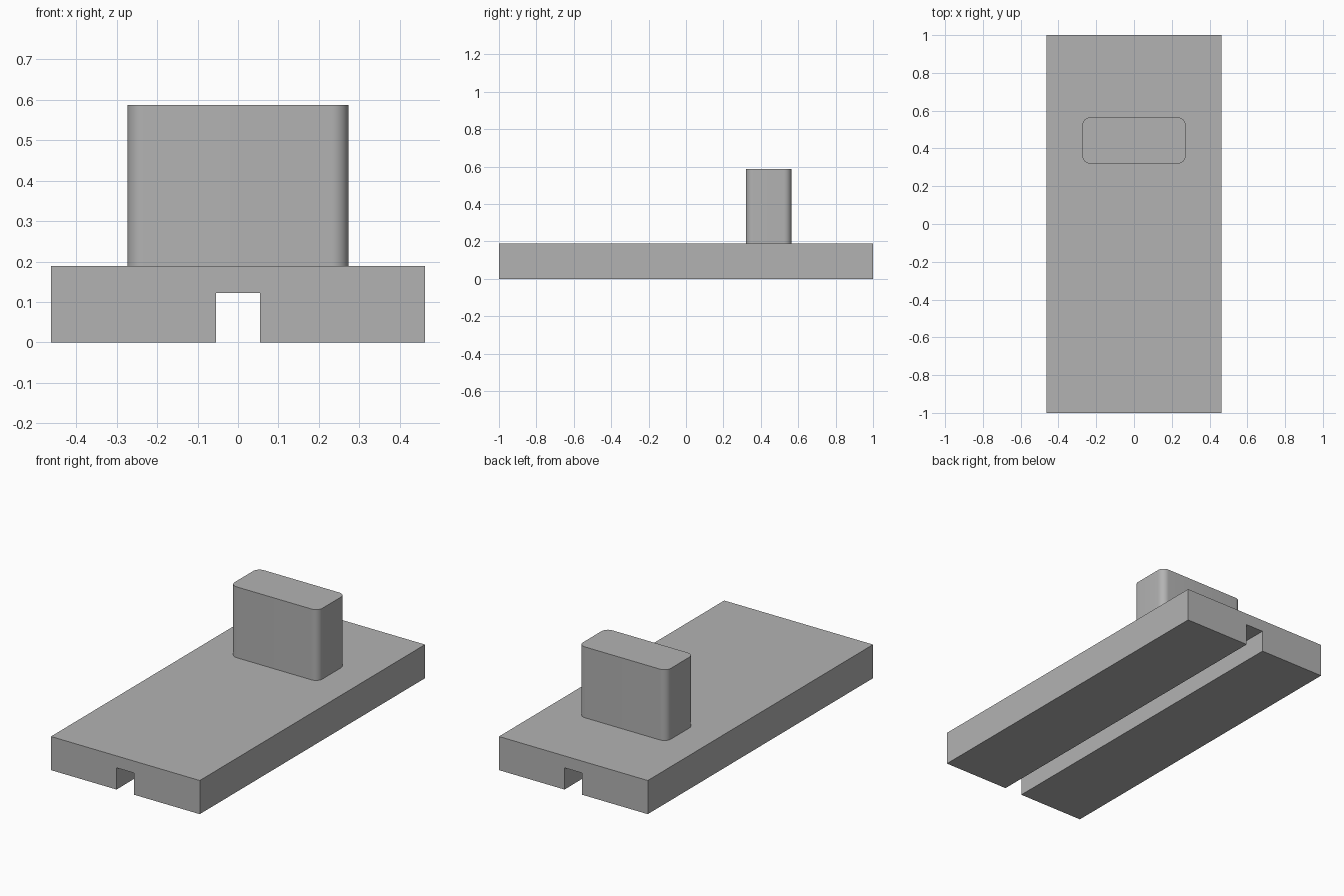
import bpy, bmesh, math

cube = bpy.data.objects.get("Cube")
if cube:
    bpy.data.objects.remove(cube, do_unlink=True)

grey = bpy.data.materials.new("plain grey")
grey.use_nodes = True
colour = (0.45, 0.45, 0.45, 1)
grey.diffuse_color = colour
grey.node_tree.nodes["Principled BSDF"].inputs["Base Color"].default_value = colour


def extrude_profile(name, points, direction):
    """Fill a closed outline and extrude it into a solid."""
    bm = bmesh.new()
    face = bm.faces.new([bm.verts.new(p) for p in points])
    result = bmesh.ops.extrude_face_region(bm, geom=[face], use_keep_orig=True)
    moved = [v for v in result["geom"] if isinstance(v, bmesh.types.BMVert)]
    bmesh.ops.translate(bm, verts=moved, vec=direction)
    bmesh.ops.recalc_face_normals(bm, faces=bm.faces)
    mesh = bpy.data.meshes.new(name)
    bm.to_mesh(mesh)
    bm.free()
    mesh.materials.append(grey)
    obj = bpy.data.objects.new(name, mesh)
    bpy.context.collection.objects.link(obj)
    return obj


# Base plate with a groove running along its underside
half_width, base_top = 0.4625, 0.189
groove_half, groove_top = 0.055, 0.122
right_half = [(groove_half, groove_top), (groove_half, 0),
              (half_width, 0), (half_width, base_top)]
outline = right_half + [(-x, z) for x, z in reversed(right_half)]
extrude_profile("base_plate", [(x, -1, z) for x, z in outline], (0, 2, 0))

# Upright block with rounded vertical corners
half_x, half_y, centre_y, radius, steps = 0.273, 0.122, 0.442, 0.04, 10
rounded = []
for corner, (sx, sy) in enumerate([(1, 1), (-1, 1), (-1, -1), (1, -1)]):
    for i in range(steps + 1):
        a = math.radians(90) * (corner + i / steps)
        rounded.append((sx * (half_x - radius) + radius * math.cos(a),
                        centre_y + sy * (half_y - radius) + radius * math.sin(a),
                        base_top))
block = extrude_profile("upright_block", rounded, (0, 0, 0.587 - base_top))
bpy.context.view_layer.objects.active = block
block.select_set(True)
bpy.ops.object.shade_smooth_by_angle(angle=math.radians(30))
